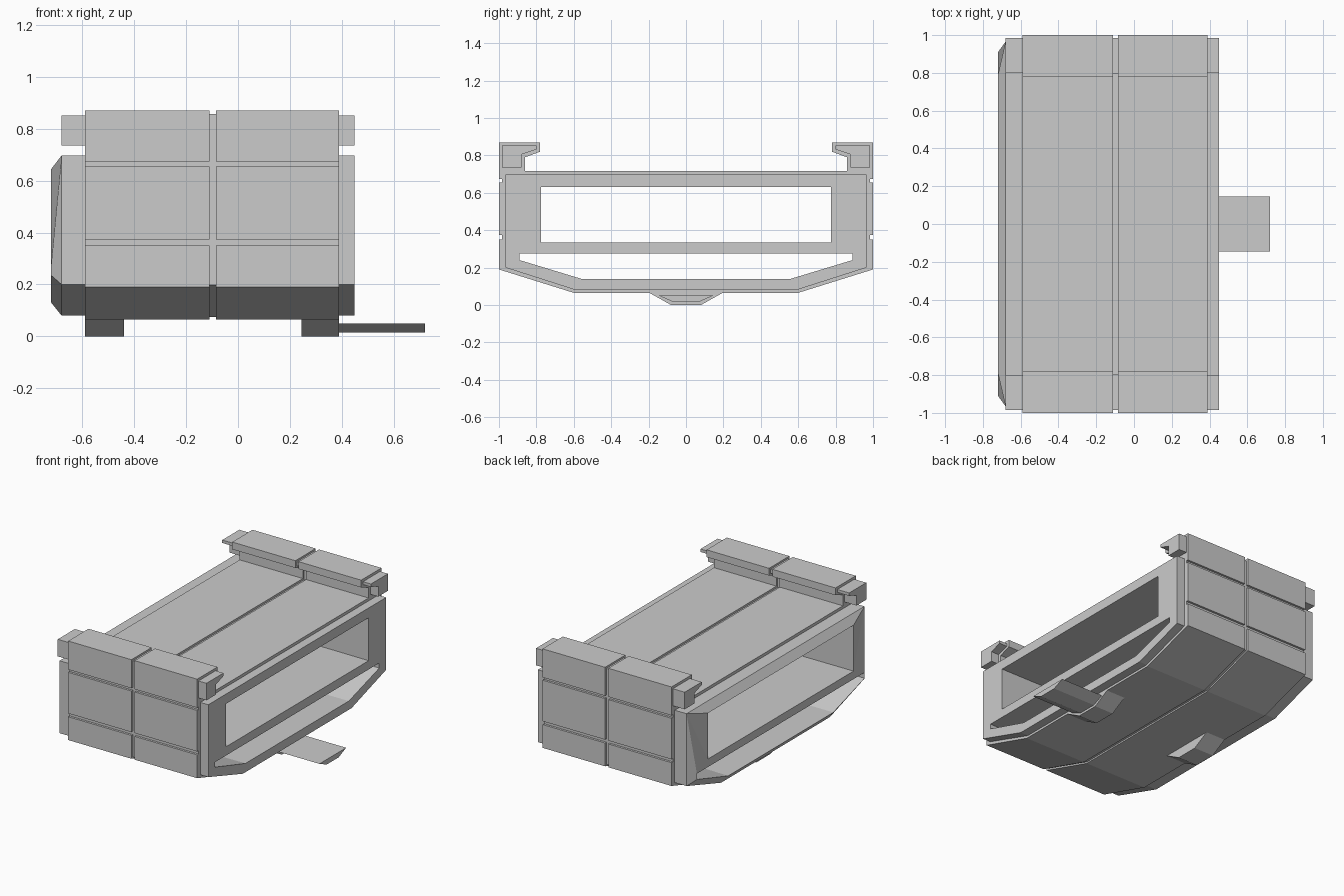
import bpy, bmesh

if "Cube" in bpy.data.objects:
    bpy.data.objects.remove(bpy.data.objects["Cube"])


def sym(half):
    """Close a (y, z) half profile by mirroring it across y = 0."""
    return half + [(-y, z) for y, z in reversed(half)]


def prism(name, loop, x0, x1, holes=(), hole_x0=None):
    """Extrude a profile along x; holes are (loop at x0, loop at x1) pairs."""
    bm = bmesh.new()
    rings = [(loop, loop, x0)]
    rings += [(a, b, x0 if hole_x0 is None else hole_x0) for a, b in holes]
    caps = ([], [])
    walls = []
    for a, b, xa in rings:
        va = [bm.verts.new((xa, y, z)) for y, z in a]
        vb = [bm.verts.new((x1, y, z)) for y, z in b]
        for cap, vs in zip(caps, (va, vb)):
            cap += [bm.edges.new((vs[i - 1], vs[i])) for i in range(len(vs))]
        walls.append((va, vb))
    for cap, nx in zip(caps, (-1, 1)):
        bmesh.ops.triangle_fill(bm, edges=cap, use_beauty=True, normal=(nx, 0, 0))
    for va, vb in walls:
        for i in range(len(va)):
            bm.faces.new((va[i - 1], va[i], vb[i], vb[i - 1]))
    bmesh.ops.recalc_face_normals(bm, faces=bm.faces[:])
    me = bpy.data.meshes.new(name)
    bm.to_mesh(me)
    bm.free()
    ob = bpy.data.objects.new(name, me)
    bpy.context.collection.objects.link(ob)
    return ob


# Inner core frame with two through openings, flared on the -x end
core = sym([(.59, .08), (.965, .2), (.965, .697)])
window = (sym([(.79, .33), (.79, .645)]), sym([(.775, .335), (.775, .63)]))
slot = (sym([(.57, .13), (.91, .235), (.91, .275)]),
        sym([(.56, .14), (.89, .24), (.89, .275)]))
prism("core_frame", core, -.68, .45, [window, slot], hole_x0=-.72)

# Outer shell halves with side grooves and overhanging top rails
shell = sym([(.6, .065), (1, .19), (1, .35), (.985, .35), (.985, .373), (1, .373),
             (1, .655), (.985, .655), (.985, .674), (1, .674), (1, .87), (.78, .87),
             (.78, .82), (.86, .79), (.86, .717)])
bore = sym([(.58, .09), (.955, .207), (.955, .69)])
prism("shell_left", shell, -.59, -.11, [(bore, bore)])
prism("shell_right", shell, -.085, .39, [(bore, bore)])

# Recessed band filling the seam between the shell halves
seam = sym([(.598, .075), (.985, .197), (.985, .857), (.795, .857),
            (.795, .83), (.873, .8), (.873, .703)])
prism("seam_band", seam, -.112, -.083, [(bore, bore)])

# Rail cores that stick out of both ends of the top rails
rail = [(.985, .735), (.985, .852), (.8, .852), (.8, .832), (.88, .805), (.88, .735)]
for side, s in (("front", -1), ("back", 1)):
    prism("rail_core_" + side, [(s * y, z) for y, z in rail], -.68, .45)

# Feet and the tongue reaching out under the +x end
foot = sym([(.08, 0), (.2, .067)])
prism("foot_left", foot, -.59, -.44)
prism("foot_right", foot, .245, .39)
prism("tongue", sym([(.065, .015), (.145, .05)]), .38, .72)
